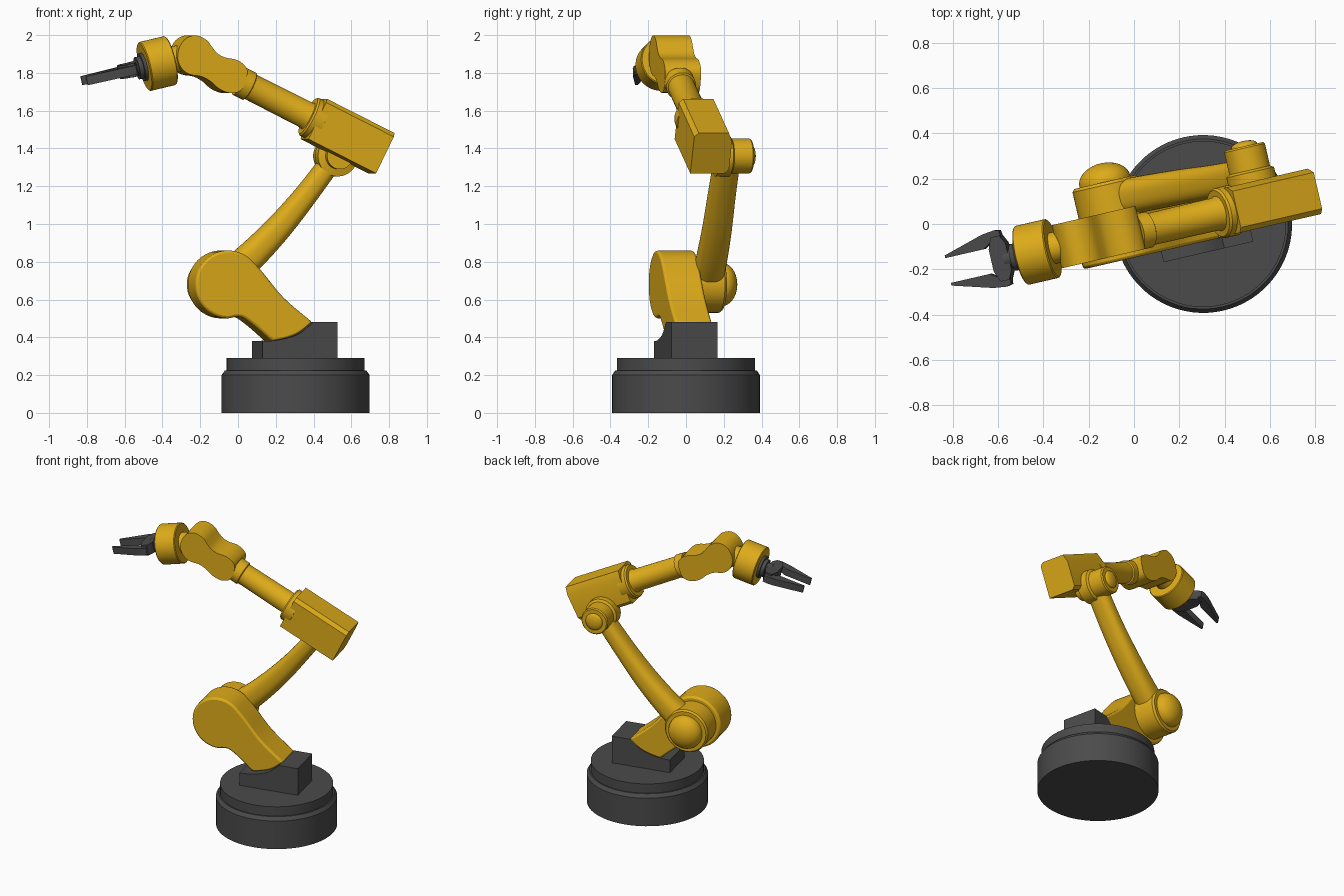
import bpy, bmesh
from math import cos, sin, pi, radians
from mathutils import Vector, Matrix

if "Cube" in bpy.data.objects:
    bpy.data.objects.remove(bpy.data.objects["Cube"])

# The arm is laid out in its own plane (u along arm, v depth, z up) and turned about the base
WORLD = Matrix.Translation((0.305, 0, 0)) @ Matrix.Rotation(radians(13), 4, 'Z')


def material(name, rgb):
    m = bpy.data.materials.new(name)
    m.diffuse_color = (*rgb, 1)
    m.use_nodes = True
    m.node_tree.nodes["Principled BSDF"].inputs["Base Color"].default_value = m.diffuse_color
    return m


YELLOW = material("yellow_paint", (0.73, 0.41, 0.01))
DARK = material("dark_metal", (0.07, 0.07, 0.07))


def finish(name, bm, mat, bevel=0.0):
    bmesh.ops.recalc_face_normals(bm, faces=bm.faces)
    me = bpy.data.meshes.new(name)
    bm.to_mesh(me)
    bm.free()
    me.transform(WORLD)
    ob = bpy.data.objects.new(name, me)
    bpy.context.collection.objects.link(ob)
    me.materials.append(mat)
    bpy.ops.object.select_all(action='DESELECT')
    ob.select_set(True)
    bpy.context.view_layer.objects.active = ob
    bpy.ops.object.shade_smooth_by_angle(angle=radians(32))
    if bevel:
        b = ob.modifiers.new("bevel", 'BEVEL')
        b.width, b.segments = bevel, 2
        b.limit_method, b.angle_limit = 'ANGLE', radians(50)
    return ob


def frame(origin, x, y, z):
    return Matrix.Translation(origin) @ Matrix((x, y, z)).transposed().to_4x4()


def skin(bm, rings):
    """Join matching rings of points and close both ends."""
    vs = [[bm.verts.new(p) for p in r] for r in rings]
    n = len(vs[0])
    for a, b in zip(vs, vs[1:]):
        for i in range(n):
            bm.faces.new((a[i], a[(i + 1) % n], b[(i + 1) % n], b[i]))
    bm.faces.new(vs[0])
    bm.faces.new(vs[-1][::-1])


def prism(name, pts, lo, hi, mat, fr, bevel=0.0):
    bm = bmesh.new()
    skin(bm, [[fr @ Vector((a, b, w)) for a, b in pts] for w in (lo, hi)])
    return finish(name, bm, mat, bevel)


def lathe(name, origin, axis, profile, mat, seg=48):
    """Turn (radius, distance along axis) pairs about an axis."""
    q = Vector(axis).to_track_quat('Z', 'Y')
    bm = bmesh.new()
    skin(bm, [[Vector(origin) + q @ Vector((r * cos(2 * pi * i / seg), r * sin(2 * pi * i / seg), h))
               for i in range(seg)] for r, h in profile])
    return finish(name, bm, mat)


def smooth(pts, closed=True, n=4):
    """Catmull-Rom curve through the points."""
    P, out, m = [Vector(p) for p in pts], [], len(pts)
    for i in range(m if closed else m - 1):
        if closed:
            a, b, c, d = (P[(i + k) % m] for k in (-1, 0, 1, 2))
        else:
            a, b, c, d = (P[min(max(i + k, 0), m - 1)] for k in (-1, 0, 1, 2))
        for j in range(n):
            t = j / n
            out.append(0.5 * (2 * b + (c - a) * t + (2 * a - 5 * b + 4 * c - d) * t * t
                              + (3 * b - a - 3 * c + d) * t ** 3))
    return out if closed else out + [P[-1]]


def dome(r, h0, depth, n=9):
    return [(max(r * cos(pi / 2 * i / n), 0.002), h0 + depth * sin(pi / 2 * i / n)) for i in range(n + 1)]


SIDE = frame((0, 0, 0), (1, 0, 0), (0, 0, 1), (0, 1, 0))   # (u, z) outline, depth v
BACK = (0, 1, 0)

# Round base
lathe("base", (0, 0, 0), (0, 0, 1),
      [(0.392, 0), (0.392, 0.2), (0.375, 0.224), (0.366, 0.224), (0.366, 0.29)], DARK, 72)

# Pedestal block, hollowed where the shoulder casing sits
seat = smooth([(0.067, 0.48), (0, 0.425), (-0.06, 0.4), (-0.144, 0.383), (-0.208, 0.38)], False)
prism("pedestal", [(-0.208, 0.28), (0.198, 0.28), (0.198, 0.48)] + [tuple(p) for p in seat],
      -0.125, 0.125, DARK, SIDE)

# Shoulder casing: round head with a curved tail
head = [(-0.38 + 0.18 * cos(radians(a)), 0.68 + 0.18 * sin(radians(a))) for a in range(45, 271, 9)]
under = smooth([head[-1], (-0.31, 0.508), (-0.235, 0.46), (-0.14, 0.378)], False)[1:]
end = smooth([(-0.14, 0.378), (-0.06, 0.395), (0.01, 0.425), (0.078, 0.478)], False)[1:]
over = smooth([(0.078, 0.478), (-0.079, 0.609), (-0.19, 0.74), head[0]], False)[1:-1]
prism("shoulder_casing", head + [tuple(p) for p in under + end + over], -0.076, 0.125, YELLOW, SIDE, 0.018)

# Shoulder hub with domed cap
lathe("shoulder_hub", (-0.38, 0, 0.68), BACK, [(0.15, 0.1), (0.15, 0.265), (0.14, 0.278), (0.115, 0.278)]
      + dome(0.115, 0.282, 0.08), YELLOW)

# Lower arm: curved, tapering, rounded section (u, z, v, half width in plane, half depth)
stations = smooth([(-0.38, 0.68, 0.195, 0.088, 0.08), (-0.231, 0.80, 0.19, 0.08, 0.08),
                   (-0.06, 0.97, 0.182, 0.07, 0.077), (0.099, 1.158, 0.172, 0.06, 0.073),
                   (0.253, 1.36, 0.168, 0.055, 0.07)], False)
bm = bmesh.new()
rings = []
for i, s in enumerate(stations):
    t = stations[min(i + 1, len(stations) - 1)] - stations[max(i - 1, 0)]
    nrm = Vector((-t[1], 0, t[0])).normalized()
    ring = []
    for k in range(40):
        c, d = cos(2 * pi * k / 40), sin(2 * pi * k / 40)
        f = (abs(c) ** 2.6 + abs(d) ** 2.6) ** (-1 / 2.6)
        ring.append(Vector((s[0], s[2] + s[4] * f * d, s[1])) + nrm * (s[3] * f * c))
    rings.append(ring)
skin(bm, rings)
finish("lower_arm", bm, YELLOW)

# Elbow joint with collar and button cap
lathe("elbow_joint", (0.253, 0, 1.36), BACK,
      [(0.07, 0.05), (0.07, 0.09), (0.108, 0.1), (0.108, 0.175), (0.092, 0.185), (0.092, 0.285), (0.085, 0.293),
       (0.058, 0.293)] + dome(0.058, 0.295, 0.022), YELLOW)

# Forearm: housing, collar and tube share one tilted axis
tilt = radians(26.3)
fore = Vector((-cos(tilt), 0, sin(tilt)))
up = Vector((sin(tilt), 0, cos(tilt)))
mid = Vector((0.276, 0.03, 1.472))
FORE = frame(mid, (0, 1, 0), up, fore)
w, h, c = 0.104, 0.119, 0.022
prism("forearm_housing", [(-w, -h), (w - c, -h), (w, -h + c), (w, h - 0.05), (w - c, h), (-w + c, h), (-w, h - c)],
      -0.22, 0.19, YELLOW, FORE)
lathe("forearm_tube", mid, fore, [(0.112, 0.15), (0.112, 0.215), (0.104, 0.225), (0.078, 0.225), (0.073, 0.235),
                                  (0.071, 0.575), (0.08, 0.58), (0.08, 0.64)], YELLOW)

# Wrist body: S-shaped profile
wrist = smooth([(-0.652, 1.876), (-0.641, 1.939), (-0.603, 1.985), (-0.549, 1.998), (-0.495, 1.974),
                (-0.463, 1.934), (-0.435, 1.902), (-0.392, 1.881), (-0.338, 1.871), (-0.300, 1.850),
                (-0.273, 1.813), (-0.283, 1.755), (-0.311, 1.705), (-0.371, 1.694), (-0.430, 1.718),
                (-0.473, 1.755), (-0.523, 1.781), (-0.587, 1.792), (-0.630, 1.823)], n=3)
prism("wrist_body", [tuple(p) for p in wrist], -0.05, 0.145, YELLOW, SIDE)

# Wrist flange, neck and tool mount along the tool axis
tool = Vector((-cos(radians(13)), 0, -sin(radians(13))))
hub = Vector((-0.739, 0.045, 1.85))
lathe("wrist_flange", hub, tool, [(0.07, -0.17), (0.07, -0.07), (0.128, -0.07), (0.133, -0.065),
                                  (0.133, 0.07), (0.128, 0.075)], YELLOW)
lathe("tool_mount", hub, tool, [(0.075, 0.06), (0.075, 0.092), (0.06, 0.092), (0.06, 0.115),
                                (0.042, 0.115), (0.042, 0.15)], DARK)

# Gripper palm and mirrored fingers
side = Vector((0, 1, 0))
GRIP = frame(hub + side * 0.008, tool, side, tool.cross(side))
prism("gripper_palm", [(0.125, -0.06), (0.145, -0.1), (0.185, -0.1), (0.205, -0.05),
                       (0.205, 0.05), (0.185, 0.1), (0.145, 0.1), (0.125, 0.06)], -0.036, 0.036, DARK, GRIP)
finger = [(0.408, 0.056), (0.23, 0.056), (0.19, 0.08), (0.14, 0.085), (0.145, 0.122), (0.17, 0.127),
          (0.225, 0.12), (0.408, 0.068)]
for name, sgn in (("back_finger", 1), ("front_finger", -1)):
    prism(name, [(d, s * sgn) for d, s in finger], -0.024, 0.024, DARK, GRIP)
